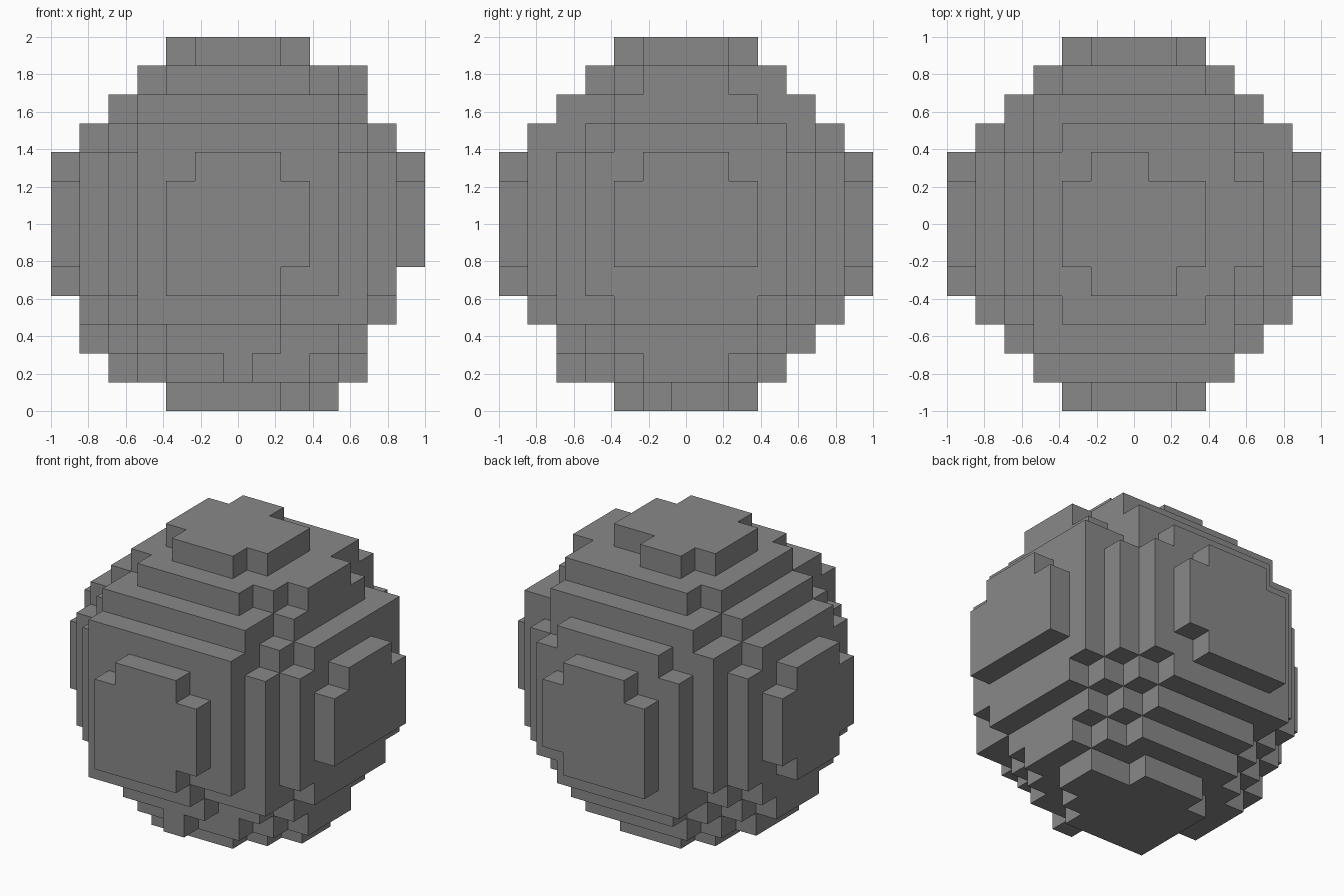
import bpy
import bmesh
from mathutils import Vector

old = bpy.data.objects.get("Cube")
if old:
    bpy.data.objects.remove(old, do_unlink=True)

# Grid: half width in blocks, and the block size
HALF = 6
SIZE = 2 / (2 * HALF + 1)

# Blocks just outside the regular ball that stick out, as (x, y, z)
bumps = {
    # front and back plates
    (-2, -6, -2), (-3, -5, 3), (3, -5, 3), (-3, -5, -3), (-2, 6, -2), (-3, 5, -3),
    # side plates
    (5, 3, 3),
    # top and bottom plates
    (3, 3, 5), (-2, -2, -6), (3, 0, -6), (3, 1, -6), (0, -4, -5),
    # corner steps
    (3, -4, 4), (-3, -4, 4), (3, 4, 4), (-3, 4, 4), (4, -4, -3), (-4, 4, 3),
}
for j in (-1, 0, 1):
    bumps |= {(4, j, 5), (4, j, -5), (-4, j, -5), (-5, j, -4)}

# Blocks of the regular ball that are missing
dents = {(1, 2, 6), (2, -5, -3), (2, -4, -4)}
dents |= {(6, j, -2) for j in range(-2, 3)}


def solid(cell):
    """True where the ball has a block."""
    if cell in dents:
        return False
    if cell in bumps:
        return True
    reach = sorted(abs(c) for c in cell)
    return sum(c * c for c in cell) <= 40 or reach == [1, 2, HALF]


def add_side(bm, cell, axis, sign):
    """Add one outward block face."""
    normal, u = Vector((0, 0, 0)), Vector((0, 0, 0))
    normal[axis] = sign
    u[(axis + 1) % 3] = 1
    v = normal.cross(u)
    middle = Vector(cell) + normal / 2
    corners = [middle + (a * u + b * v) / 2
               for a, b in ((-1, -1), (1, -1), (1, 1), (-1, 1))]
    bm.faces.new([bm.verts.new(p * SIZE + Vector((0, 0, 1))) for p in corners])


# Skin of the block ball
bm = bmesh.new()
span = range(-HALF, HALF + 1)
for x in span:
    for y in span:
        for z in span:
            if not solid((x, y, z)):
                continue
            for axis in range(3):
                for sign in (-1, 1):
                    neighbour = [x, y, z]
                    neighbour[axis] += sign
                    if not solid(tuple(neighbour)):
                        add_side(bm, (x, y, z), axis, sign)

# Join the block faces into large flat steps
bmesh.ops.remove_doubles(bm, verts=bm.verts, dist=SIZE / 100)
bmesh.ops.dissolve_limit(bm, angle_limit=0.02, verts=bm.verts, edges=bm.edges)

mesh = bpy.data.meshes.new("block_ball")
bm.to_mesh(mesh)
bm.free()
ball = bpy.data.objects.new("block_ball", mesh)
bpy.context.collection.objects.link(ball)

# Plain grey stone
stone = bpy.data.materials.new("stone_grey")
stone.use_nodes = True
grey = (0.25, 0.25, 0.25, 1)
stone.diffuse_color = grey
stone.node_tree.nodes["Principled BSDF"].inputs["Base Color"].default_value = grey
mesh.materials.append(stone)
